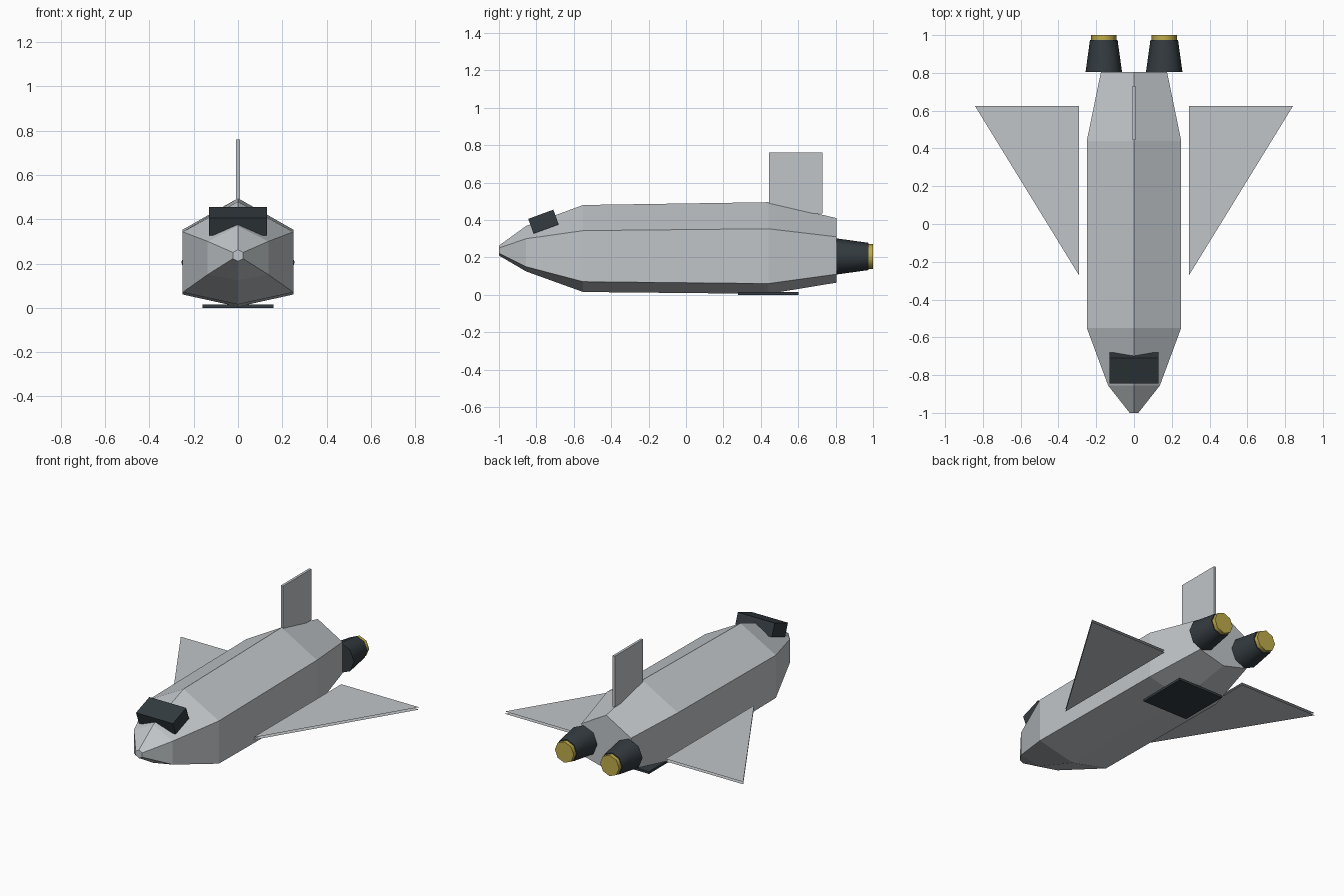
import bpy, bmesh, math
from mathutils import Matrix

cube = bpy.data.objects.get("Cube")
if cube:
    bpy.data.objects.remove(cube, do_unlink=True)


def material(name, rgb):
    mat = bpy.data.materials.new(name)
    mat.use_nodes = True
    color = (*rgb, 1.0)
    mat.diffuse_color = color
    mat.node_tree.nodes["Principled BSDF"].inputs["Base Color"].default_value = color
    return mat


GREY = material("light grey", (0.53, 0.56, 0.58))
DARK = material("dark slate", (0.033, 0.043, 0.050))
GOLD = material("gold", (0.52, 0.41, 0.07))


def finish(name, bm, mat, recalc=True):
    if recalc:
        bmesh.ops.recalc_face_normals(bm, faces=bm.faces)
    mesh = bpy.data.meshes.new(name)
    bm.to_mesh(mesh)
    bm.free()
    mesh.materials.append(mat)
    obj = bpy.data.objects.new(name, mesh)
    bpy.context.collection.objects.link(obj)
    return obj


def box(name, center, size, mat, tilt=0.0):
    bm = bmesh.new()
    bmesh.ops.create_cube(bm, size=1)
    bm.transform(Matrix.Translation(center)
                 @ Matrix.Rotation(math.radians(tilt), 4, "X")
                 @ Matrix.Diagonal((*size, 1)))
    return finish(name, bm, mat)


def nozzle(name, x, y0, y1, r0, r1, mat):
    # eight-sided tapered drum pointing backwards
    bm = bmesh.new()
    bmesh.ops.create_cone(bm, cap_ends=True, segments=8, radius1=r0, radius2=r1,
                          depth=y1 - y0)
    bm.transform(Matrix.Translation((x, (y0 + y1) / 2, 0.205))
                 @ Matrix.Rotation(-math.pi / 2, 4, "X"))
    obj = finish(name, bm, mat)
    bpy.ops.object.select_all(action="DESELECT")
    obj.select_set(True)
    bpy.context.view_layer.objects.active = obj
    bpy.ops.object.shade_smooth_by_angle(angle=math.radians(60))


# Hull: hexagonal stations (y, half width, top, upper side, lower side, bottom)
stations = [
    (-1.00, 0.023, 0.263, 0.250, 0.222, 0.210),
    (-0.855, 0.137, 0.368, 0.300, 0.150, 0.125),
    (-0.55, 0.250, 0.480, 0.343, 0.070, 0.015),
    (0.44, 0.250, 0.495, 0.353, 0.060, 0.005),
    (0.805, 0.175, 0.410, 0.310, 0.110, 0.065),
]
bm = bmesh.new()
rings = []
for y, w, top, upper, lower, bottom in stations:
    section = [(0, top), (w, upper), (w, lower), (0, bottom), (-w, lower), (-w, upper)]
    rings.append([bm.verts.new((x, y, z)) for x, z in section])
for a, b in zip(rings, rings[1:]):
    for i in range(6):
        j = (i + 1) % 6
        bm.faces.new((a[i], a[j], b[j], b[i]))
bm.faces.new(rings[0])
bm.faces.new(rings[-1])
finish("hull", bm, GREY)

# Delta wings: thin upper and lower skins, open at the rim
for side, label in ((1, "left"), (-1, "right")):
    bm = bmesh.new()
    for z, up in ((0.14, 1), (0.125, -1)):
        corners = [(0.292, -0.27), (0.842, 0.625), (0.292, 0.625)]
        face = bm.faces.new([bm.verts.new((side * x, y, z)) for x, y in corners])
        face.normal_update()
        if face.normal.z * up < 0:
            face.normal_flip()
    finish(label + "_wing", bm, GREY, recalc=False)

    # Engines with glowing ends
    nozzle(label + "_engine", side * 0.16, 0.805, 0.975, 0.0965, 0.073, DARK)
    nozzle(label + "_engine_exhaust", side * 0.16, 0.97, 1.0, 0.067, 0.067, GOLD)

# Tail fin, cockpit window block and belly panel
box("tail_fin", (0, 0.587, 0.597), (0.016, 0.286, 0.326), GREY)
box("cockpit_window", (0, -0.762, 0.391), (0.26, 0.143, 0.084), DARK, tilt=20)
box("belly_panel", (0, 0.44, 0.0075), (0.32, 0.325, 0.015), DARK)
